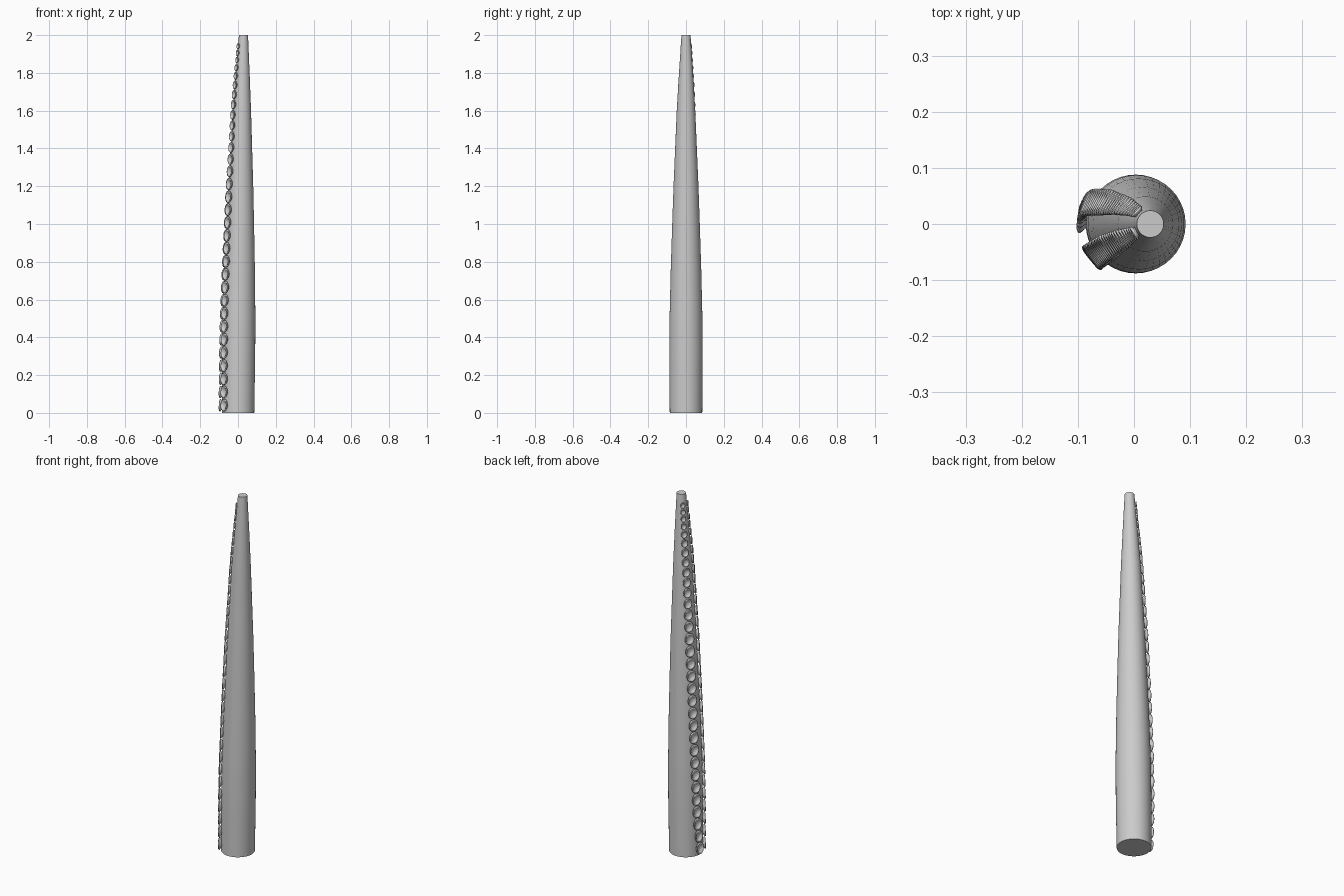
import bpy, bmesh
from math import sin, cos, pi, radians
from mathutils import Matrix, Vector

cube = bpy.data.objects.get("Cube")
if cube:
    bpy.data.objects.remove(cube)

grey = bpy.data.materials.new("soft grey")
grey.use_nodes = True
grey.diffuse_color = (0.6, 0.6, 0.6, 1)
grey.node_tree.nodes["Principled BSDF"].inputs["Base Color"].default_value = (0.6, 0.6, 0.6, 1)

# Each track holds (height, value) pairs
RADIUS = [(0, .086), (.3, .088), (.5, .087), (.75, .081), (1, .073), (1.2, .066),
          (1.6, .049), (1.8, .037), (2, .024)]
CENTRE_X = [(0, 0), (.5, .005), (1, .012), (1.6, .02), (2, .029)]
SUCKER_SIZE = [(0, .033), (1.2, .032), (1.4, .028), (1.7, .024), (1.85, .018), (2, .015)]
ROW_ANGLES = {
    "back_suckers": [(0, 176), (.2, 163), (.5, 157), (1, 152), (1.4, 147), (2, 135)],
    "front_suckers": [(0, 219), (1, 215), (2, 211)],
}


def track(points, z):
    """Linear interpolation along a track."""
    for (z0, a), (z1, b) in zip(points, points[1:]):
        if z <= z1:
            return a + (b - a) * (z - z0) / (z1 - z0)
    return points[-1][1]


def lathe(bm, rings, sides, matrix):
    """Skin rings given as (x centre, x radius, y radius, height), capping both ends."""
    loops = []
    for cx, rx, ry, h in rings:
        loops.append([bm.verts.new(matrix @ Vector((cx + rx * cos(2 * pi * i / sides),
                                                    ry * sin(2 * pi * i / sides), h)))
                      for i in range(sides)])
    for low, high in zip(loops, loops[1:]):
        for i in range(sides):
            j = (i + 1) % sides
            bm.faces.new((low[i], low[j], high[j], high[i]))
    bm.faces.new(loops[0][::-1])
    bm.faces.new(loops[-1])


def finish(bm, name, angle):
    mesh = bpy.data.meshes.new(name)
    bm.to_mesh(mesh)
    bm.free()
    mesh.materials.append(grey)
    obj = bpy.data.objects.new(name, mesh)
    bpy.context.collection.objects.link(obj)
    bpy.ops.object.select_all(action='DESELECT')
    obj.select_set(True)
    bpy.context.view_layer.objects.active = obj
    bpy.ops.object.shade_smooth_by_angle(angle=radians(angle))


# Tapering tentacle with a gentle lean
bm = bmesh.new()
heights = [i / 20 for i in range(41)]
lathe(bm, [(track(CENTRE_X, z), track(RADIUS, z), track(RADIUS, z), z) for z in heights],
      40, Matrix())
finish(bm, "tentacle_body", 40)

# Cupped sucker outline: (radius, height) as fractions of its size
CUP = [(.6, -.4), (.66, 0), (.88, .12), (1, .24), (.98, .36), (.86, .42),
       (.72, .36), (.58, .2), (.3, .1)]

# Two rows of suckers that shrink toward the tip
for name, angles in ROW_ANGLES.items():
    bm = bmesh.new()
    z = .04
    while z < 1.975:
        size = track(SUCKER_SIZE, z)
        a = radians(track(angles, z))
        r = track(RADIUS, z)
        out = Vector((cos(a), sin(a), .06)).normalized()
        side = Vector((-sin(a), cos(a), 0))
        up = out.cross(side)
        place = Matrix((side, up, out)).transposed().to_4x4()
        place.translation = (track(CENTRE_X, z) + r * cos(a), r * sin(a), z)
        lathe(bm, [(0, .82 * size * c, size * c, size * h) for c, h in CUP], 16, place)
        z += 2.12 * size
    bmesh.ops.recalc_face_normals(bm, faces=bm.faces)
    finish(bm, name, 60)
